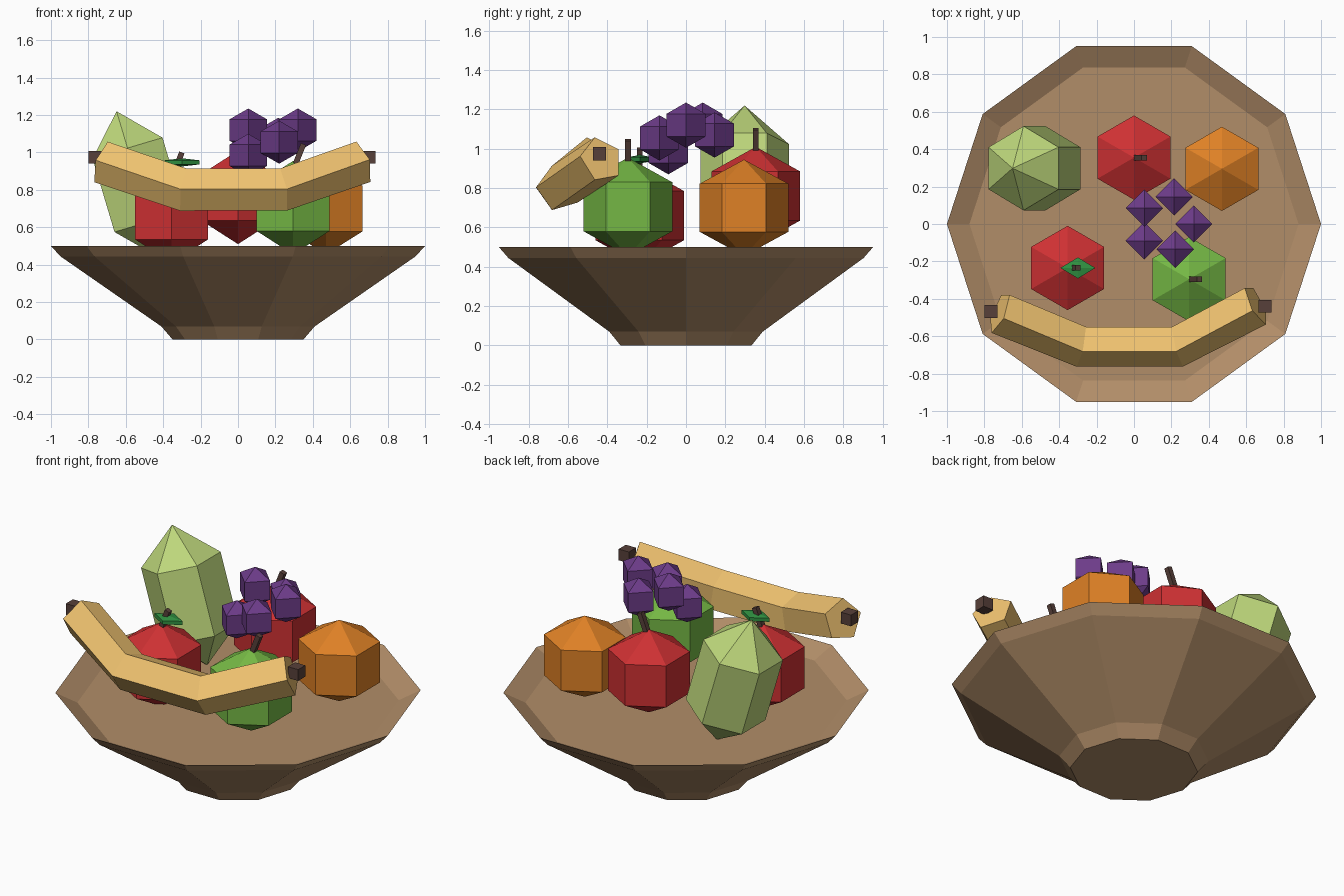
import bpy, math
from mathutils import Vector, Matrix

if "Cube" in bpy.data.objects:
    bpy.data.objects.remove(bpy.data.objects["Cube"])


def material(name, r, g, b):
    m = bpy.data.materials.new(name)
    m.diffuse_color = [(c / 255) ** 2.2 for c in (r, g, b)] + [1]
    m.use_nodes = True
    m.node_tree.nodes["Principled BSDF"].inputs["Base Color"].default_value = m.diffuse_color
    return m


WOOD = material("wood", 176, 140, 104)
RED = material("red_skin", 205, 52, 54)
GREEN = material("green_skin", 116, 182, 70)
ORANGE = material("orange_skin", 222, 128, 42)
PEAR = material("pear_skin", 188, 214, 122)
GRAPE = material("grape_skin", 108, 62, 136)
BANANA = material("banana_skin", 240, 194, 112)
STEM = material("stem_brown", 88, 66, 60)
LEAF = material("leaf_green", 52, 145, 68)


def loft(name, rings, mat, matrix=Matrix()):
    """Join equal rings of points with quads and cap both ends."""
    n = len(rings[0])
    verts = [p for ring in rings for p in ring]
    faces = [list(range(n))[::-1], list(range(len(verts) - n, len(verts)))]
    for k in range(len(rings) - 1):
        for i in range(n):
            j = (i + 1) % n
            faces.append([k * n + i, k * n + j, (k + 1) * n + j, (k + 1) * n + i])
    me = bpy.data.meshes.new(name)
    me.from_pydata(verts, [], faces)
    me.materials.append(mat)
    ob = bpy.data.objects.new(name, me)
    ob.matrix_world = matrix
    bpy.context.collection.objects.link(ob)
    return ob


def circle(r, z, n, turn=0.0):
    return [Vector((r * math.cos(turn + 2 * math.pi * i / n),
                    r * math.sin(turn + 2 * math.pi * i / n), z)) for i in range(n)]


def ball(name, loc, size, sides, mat, turn=0.0, tilt=0.0):
    """Coarse three-band sphere, optionally leaning about y."""
    bpy.ops.mesh.primitive_uv_sphere_add(segments=sides, ring_count=3, radius=1)
    ob = bpy.context.object
    ob.name = name
    me = ob.data
    # put a corner at a known angle
    v = max(me.vertices, key=lambda p: p.co.xy.length).co
    me.transform(Matrix.Rotation(turn - math.atan2(v.y, v.x), 4, 'Z'))
    me.transform(Matrix.Diagonal((*size, 1)))
    me.materials.append(mat)
    ob.location = loc
    ob.rotation_euler = (0, tilt, 0)
    return ob


def stem(name, loc):
    x, y, z = loc
    a, b = Vector((x - .005, y, z + .19)), Vector((x + .055, y, z + .34))
    rot = (b - a).to_track_quat('Z', 'Y').to_matrix().to_4x4()
    loft(name, [circle(.021, 0, 4, math.pi / 4), circle(.021, (b - a).length, 4, math.pi / 4)],
         STEM, Matrix.Translation(a) @ rot)


# ten-sided bowl with a shallow inner floor
loft("bowl", [circle(r, z, 10) for r, z in
              [(.35, 0), (.41, .07), (.95, .445), (1, .5), (.88, .44)]], WOOD)

# apples with leaning stems
HEX = math.pi / 2
for name, loc, mat in [("red_apple_front", (-.355, -.235, .66), RED),
                       ("red_apple_back", (0, .355, .76), RED),
                       ("green_apple", (.295, -.295, .705), GREEN)]:
    ball(name, loc, (.26, .26, .25), 6, mat, HEX)
    stem(name + "_stem", loc)

# leaf on the front apple
ball("apple_leaf", (-.30, -.235, .947), (.108, .065, .022), 4, LEAF)

# orange and leaning pear
ball("orange", (.47, .295, .70), (.26, .26, .245), 6, ORANGE, HEX)
ball("pear", (-.532, .298, .827), (.26, .26, .41), 6, PEAR, HEX, -.29)

# grape cluster
for i, loc in enumerate([(.055, .085, 1.12), (.215, .145, 1.07), (.32, 0, 1.12),
                         (.22, -.135, 1.055), (.055, -.09, .985)]):
    ball(f"grape_{i + 1}", loc, (.115, .115, .115), 4, GRAPE)

# banana: pentagon swept along a bent path
path = [Vector(p) for p in [(-.72, -.47, .945), (-.285, -.645, .80),
                            (.235, -.645, .80), (.655, -.43, .945)]]
rings = []
for i, c in enumerate(path):
    dirs = [(path[k + 1] - path[k]).normalized() for k in (i - 1, i) if 0 <= k < 3]
    t = sum(dirs, Vector()).normalized()
    front = Vector((0, -1, 0))
    front = (front - t * front.dot(t)).normalized()
    up = t.cross(front)
    rings.append([c + .12 * (math.cos(a) * front + math.sin(a) * up)
                  for a in (2 * math.pi * k / 5 for k in range(5))])
loft("banana", rings, BANANA)

# banana end nubs
for name, loc in [("banana_tip_left", (-.765, -.468, .975)),
                  ("banana_tip_right", (.70, -.44, .975))]:
    bpy.ops.mesh.primitive_cube_add(size=.068, location=loc)
    bpy.context.object.name = name
    bpy.context.object.data.materials.append(STEM)
